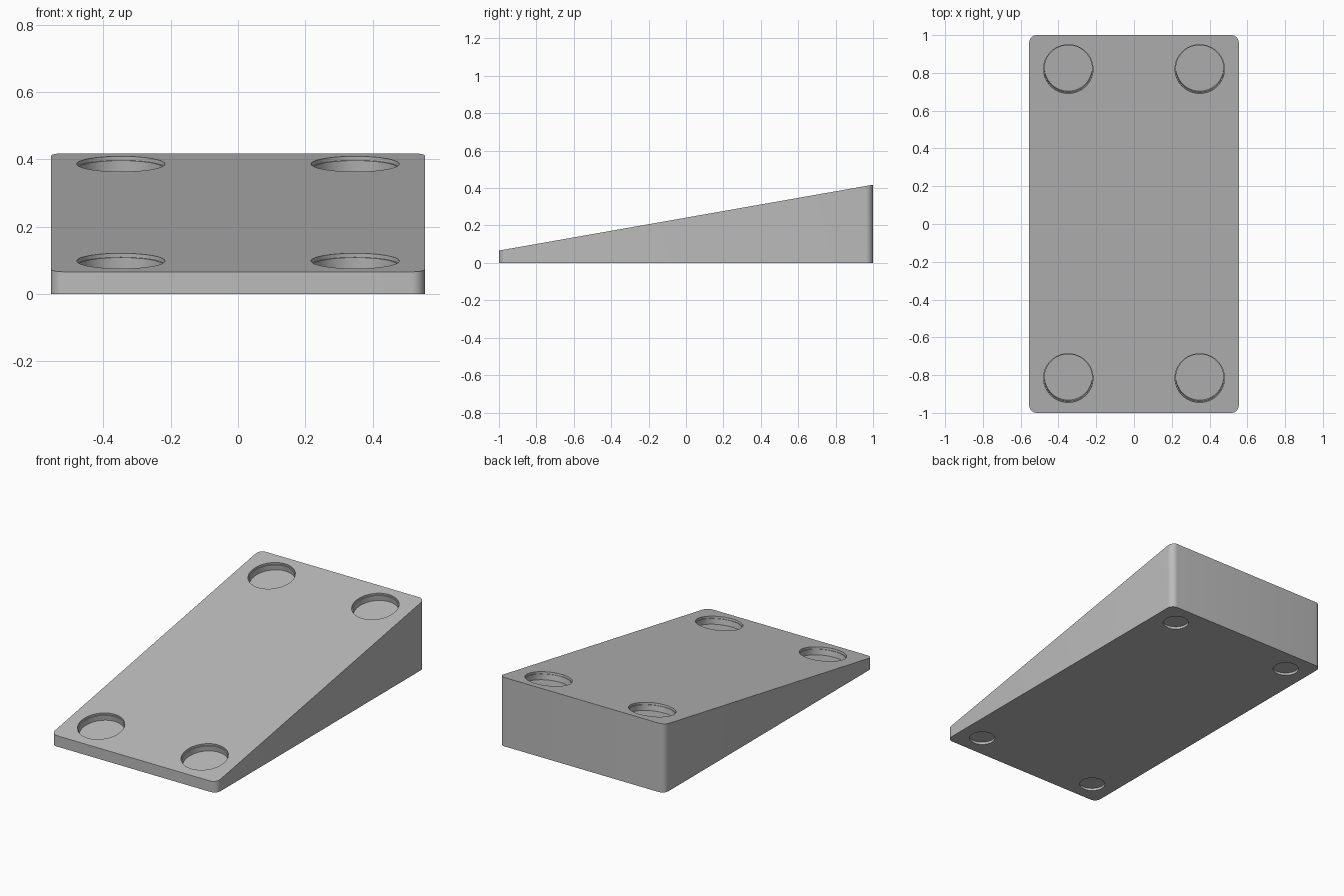
import bpy
import bmesh
import math
from mathutils import Matrix, Vector

cube = bpy.data.objects.get("Cube")
if cube:
    bpy.data.objects.remove(cube, do_unlink=True)

HALF_X, HALF_Y = 0.555, 1.0
FRONT_Z, BACK_Z = 0.066, 0.418
SLOPE = math.atan2(BACK_Z - FRONT_Z, 2 * HALF_Y)


def top_z(y):
    return FRONT_Z + (y + HALF_Y) * math.tan(SLOPE)


def make_object(name, bm):
    mesh = bpy.data.meshes.new(name)
    bm.to_mesh(mesh)
    bm.free()
    obj = bpy.data.objects.new(name, mesh)
    bpy.context.collection.objects.link(obj)
    return obj


def cut_round(target, radius, height, matrix):
    """Cut a cylinder of the given full height, centred on the matrix."""
    bm = bmesh.new()
    bmesh.ops.create_cone(bm, cap_ends=True, segments=64, radius1=radius,
                          radius2=radius, depth=height, matrix=matrix)
    cutter = make_object("recess_cutter", bm)
    cutter.hide_render = True
    mod = target.modifiers.new("recess", 'BOOLEAN')
    mod.operation = 'DIFFERENCE'
    mod.solver = 'EXACT'
    mod.object = cutter
    bpy.ops.object.modifier_apply(modifier=mod.name)
    bpy.data.objects.remove(cutter, do_unlink=True)


# Wedge body: a box with a sloped top and rounded upright corners
bm = bmesh.new()
bmesh.ops.create_cube(bm, size=2)
uprights = [e for e in bm.edges
            if abs(e.verts[0].co.z - e.verts[1].co.z) > 1]
for v in bm.verts:
    v.co = Vector((v.co.x * HALF_X, v.co.y * HALF_Y, v.co.z))
bmesh.ops.bevel(bm, geom=uprights, offset=0.04, segments=8,
                profile=0.5, affect='EDGES')
for v in bm.verts:
    v.co.z = top_z(v.co.y) if v.co.z > 0 else 0
bmesh.ops.recalc_face_normals(bm, faces=bm.faces)
wedge = make_object("wedge_body", bm)

# Plain grey finish
grey = bpy.data.materials.new("grey")
grey.use_nodes = True
colour = (0.5, 0.5, 0.5, 1)
grey.diffuse_color = colour
grey.node_tree.nodes["Principled BSDF"].inputs["Base Color"].default_value = colour
wedge.data.materials.append(grey)

bpy.ops.object.select_all(action='DESELECT')
wedge.select_set(True)
bpy.context.view_layer.objects.active = wedge

tilt = Matrix.Rotation(SLOPE, 4, 'X')
for side in (-1, 1):
    for y in (-0.816, 0.82):
        # Stepped recess, square to the sloped top
        place = Matrix.Translation((side * 0.348, y, top_z(y))) @ tilt
        cut_round(wedge, 0.131, 0.024, place)
        cut_round(wedge, 0.126, 0.09, place)
    for y in (-0.86, 0.86):
        # Shallow foot recess in the underside
        cut_round(wedge, 0.072, 0.03, Matrix.Translation((side * 0.41, y, 0)))

bpy.ops.object.shade_smooth_by_angle(angle=math.radians(30))
